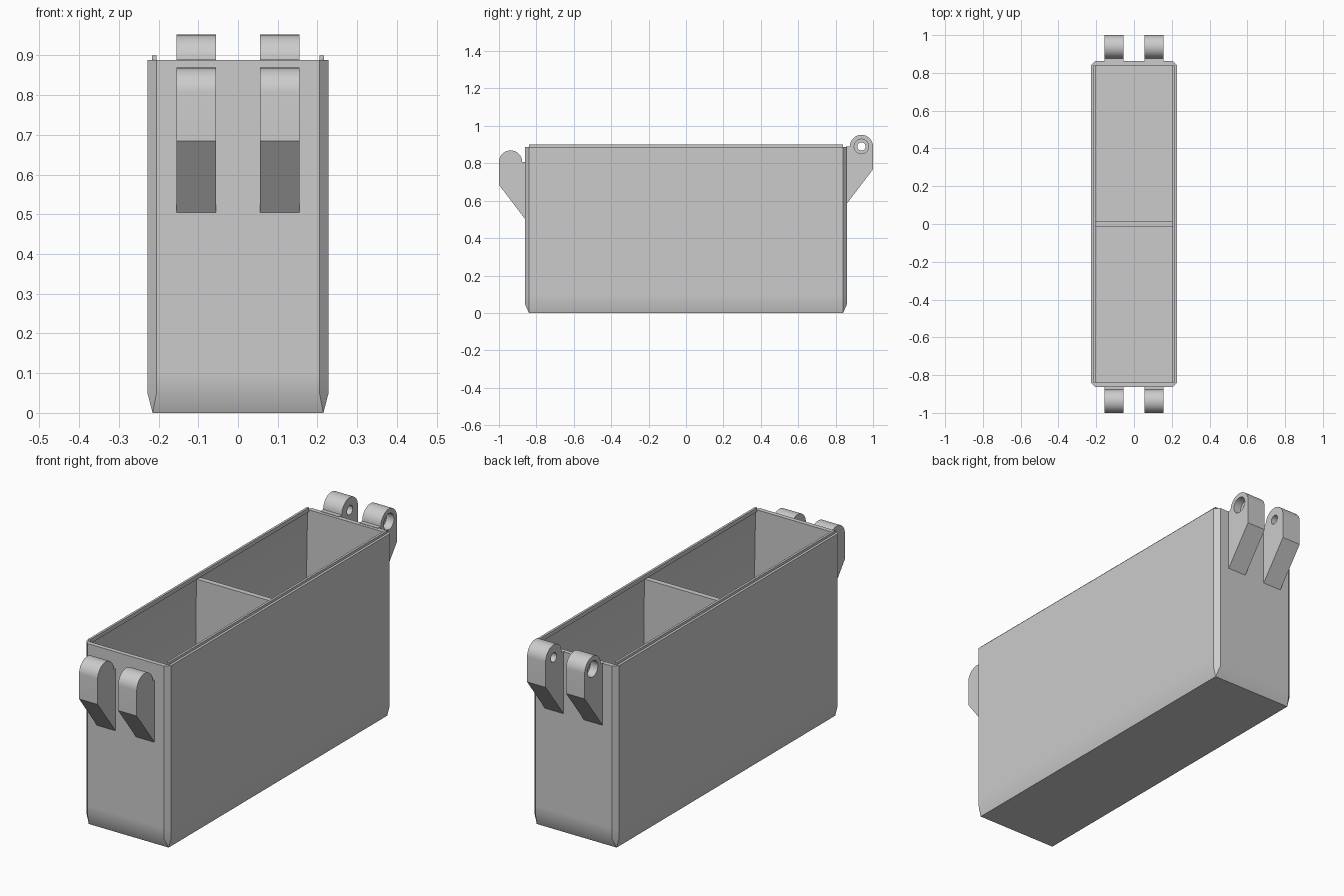
import bpy, bmesh, math

cube = bpy.data.objects.get("Cube")
if cube:
    bpy.data.objects.remove(cube, do_unlink=True)

grey = bpy.data.materials.new("plain grey")
grey.use_nodes = True
grey.diffuse_color = (0.6, 0.6, 0.6, 1)
grey.node_tree.nodes["Principled BSDF"].inputs["Base Color"].default_value = (0.6, 0.6, 0.6, 1)


def make(name, bm):
    bmesh.ops.recalc_face_normals(bm, faces=bm.faces)
    mesh = bpy.data.meshes.new(name)
    bm.to_mesh(mesh)
    bm.free()
    ob = bpy.data.objects.new(name, mesh)
    bpy.context.collection.objects.link(ob)
    mesh.materials.append(grey)
    return ob


def smooth(ob):
    bpy.ops.object.select_all(action='DESELECT')
    ob.select_set(True)
    bpy.context.view_layer.objects.active = ob
    bpy.ops.object.shade_smooth_by_angle(angle=math.radians(30))


def box(name, x0, x1, y0, y1, z0, z1):
    bm = bmesh.new()
    bmesh.ops.create_cube(bm, size=1)
    for v in bm.verts:
        v.co = (x0 if v.co.x < 0 else x1, y0 if v.co.y < 0 else y1, z0 if v.co.z < 0 else z1)
    return make(name, bm)


def ring(bm, hx, hy, c, z):
    # rectangle with chamfered corners, counter-clockwise
    pts = [(hx, c - hy), (hx, hy - c), (hx - c, hy), (c - hx, hy),
           (-hx, hy - c), (-hx, c - hy), (c - hx, -hy), (hx - c, -hy)]
    return [bm.verts.new((x, y, z)) for x, y in pts]


# Hollow body: outside from the bottom up, then down inside to the floor
bm = bmesh.new()
profile = [(0.215, 0.84, 0, 0), (0.228, 0.862, 0.023, 0.05), (0.228, 0.862, 0.023, 0.1),
           (0.228, 0.862, 0.023, 0.888), (0.205, 0.84, 0, 0.888),
           (0.214, 0.84, 0, 0.87), (0.22, 0.84, 0, 0.55), (0.21, 0.84, 0, 0.03)]
rings = [ring(bm, *p) for p in profile]
for a, b in zip(rings, rings[1:]):
    for i in range(8):
        j = (i + 1) % 8
        bm.faces.new((a[i], a[j], b[j], b[i]))
bm.faces.new(rings[0][::-1])
bm.faces.new(rings[-1])
bmesh.ops.remove_doubles(bm, verts=bm.verts, dist=0.0001)
smooth(make("bin_body", bm))

# Divider and the raised ridges on the long rims
box("divider", -0.217, 0.217, -0.013, 0.013, 0.02, 0.875)
for side, s in (("left", 1), ("right", -1)):
    a, b = sorted((s * 0.205, s * 0.216))
    box(side + "_rim_ridge", a, b, -0.84, 0.84, 0.88, 0.9)


def cylinder(y, z, r, x0, x1):
    bm = bmesh.new()
    bmesh.ops.create_cone(bm, cap_ends=True, segments=40, radius1=r, radius2=r, depth=abs(x1 - x0))
    for v in bm.verts:
        v.co = ((x0 + x1) / 2 + v.co.z, y + v.co.x, z + v.co.y)
    ob = make("hole_cutter", bm)
    ob.hide_render = True
    return ob


def lug(name, end, s, z):
    # side profile: rounded top, flat outer face, sloping underside
    r, yc = 0.062, 0.938
    pts = [(yc + r * math.cos(math.pi * i / 20), z + r * math.sin(math.pi * i / 20)) for i in range(21)]
    pts += [(0.855, z), (0.855, z - 0.312), (1.0, z - 0.122)]
    xin, xout = s * 0.055, s * 0.155
    bm = bmesh.new()
    face = bm.faces.new([bm.verts.new((xin, end * y, h)) for y, h in pts])
    out = bmesh.ops.extrude_face_region(bm, geom=[face])
    for v in out["geom"]:
        if isinstance(v, bmesh.types.BMVert):
            v.co.x = xout
    ob = make(name, bm)
    # pin hole, with a wider recess on the outer face
    cutters = [cylinder(end * yc, z, 0.022, s * 0.03, s * 0.18),
               cylinder(end * yc, z, 0.039, s * 0.115, s * 0.18)]
    for c in cutters:
        mod = ob.modifiers.new("hole", 'BOOLEAN')
        mod.operation = 'DIFFERENCE'
        mod.solver = 'EXACT'
        mod.object = c
    graph = bpy.context.evaluated_depsgraph_get()
    cut = bpy.data.meshes.new_from_object(ob.evaluated_get(graph))
    ob.modifiers.clear()
    ob.data = cut
    for c in cutters:
        bpy.data.objects.remove(c, do_unlink=True)
    smooth(ob)


# Hinge lugs: the back pair sits higher than the front pair
for place, end, z in (("front", -1, 0.807), ("back", 1, 0.89)):
    for side, s in (("left", 1), ("right", -1)):
        lug(place + "_" + side + "_hinge_lug", end, s, z)
